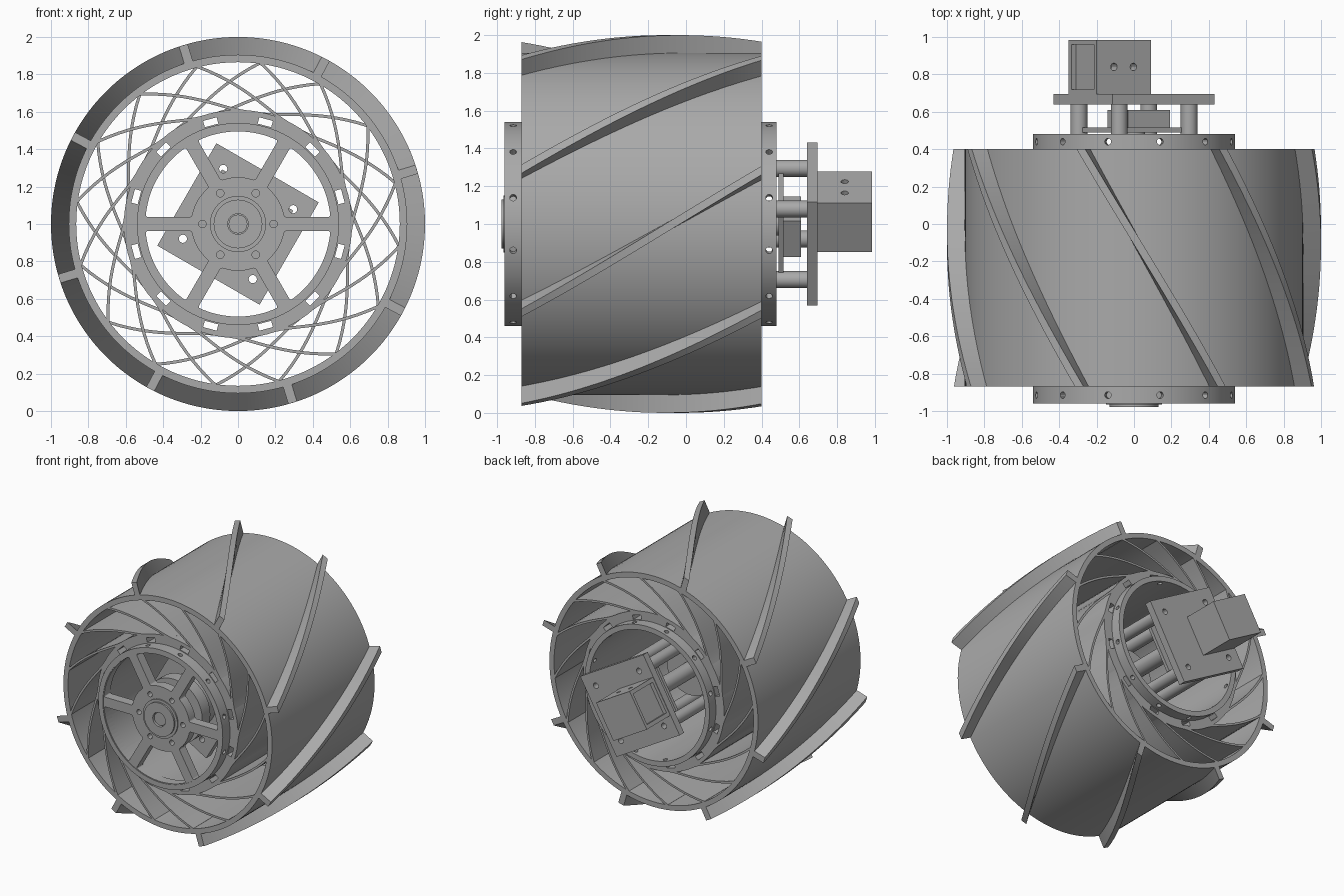
import bpy, bmesh
from math import sin, cos, pi, radians, asin
from mathutils import Matrix, Vector

if "Cube" in bpy.data.objects:
    bpy.data.objects.remove(bpy.data.objects["Cube"])

grey = bpy.data.materials.new("plain_grey")
grey.use_nodes = True
grey.diffuse_color = (0.4, 0.4, 0.4, 1)
grey.node_tree.nodes["Principled BSDF"].inputs["Base Color"].default_value = grey.diffuse_color

AXIS = Vector((0, 0, 1))            # wheel axis runs along y at this height
FRONT, BACK = -0.87, 0.40           # tyre width
TILT = radians(-30)                 # motor mount is turned on the axis


def polar(r, a):
    return Vector((r * cos(a), 0, r * sin(a)))


def finish(name, bm, smooth=True):
    bmesh.ops.recalc_face_normals(bm, faces=bm.faces)
    me = bpy.data.meshes.new(name)
    bm.to_mesh(me)
    bm.free()
    ob = bpy.data.objects.new(name, me)
    bpy.context.collection.objects.link(ob)
    me.materials.append(grey)
    if smooth:
        shade(ob)
    return ob


def shade(ob):
    bpy.ops.object.select_all(action='DESELECT')
    ob.select_set(True)
    bpy.context.view_layer.objects.active = ob
    bpy.ops.object.shade_smooth_by_angle(angle=radians(30))


def skin(bm, rows, wrap=False):
    """Join equal closed loops of points into a tube, capped unless wrapped."""
    loops = [[bm.verts.new(p) for p in row] for row in rows]
    n = len(loops[0])
    pairs = list(zip(loops, loops[1:])) + ([(loops[-1], loops[0])] if wrap else [])
    for a, b in pairs:
        for i in range(n):
            j = (i + 1) % n
            bm.faces.new((a[i], a[j], b[j], b[i]))
    if not wrap:
        bm.faces.new(loops[0])
        bm.faces.new(loops[-1])


def lathe(bm, profile, n=96):
    """Revolve (radius, y) points around the wheel axis."""
    skin(bm, [[AXIS + polar(r, 2 * pi * k / n) + Vector((0, y, 0)) for r, y in profile]
              for k in range(n)], wrap=True)


def prism(bm, points, y0, y1):
    skin(bm, [[AXIS + p + Vector((0, y, 0)) for p in points] for y in (y0, y1)])


def rod(bm, centre, r, y0, y1, n=32):
    prism(bm, [centre + polar(r, 2 * pi * k / n) for k in range(n)], y0, y1)


def rect(cx, cz, w, h, turn):
    """Corners of a w by h rectangle, turned about the wheel axis."""
    rot = Matrix.Rotation(-turn, 3, 'Y')
    return [rot @ Vector((cx + sx * w / 2, 0, cz + sz * h / 2))
            for sx, sz in ((-1, -1), (1, -1), (1, 1), (-1, 1))]


def radial_pin(bm, r0, r1, a, y, size):
    """Short round pin pointing away from the axis."""
    d, t = polar(1, a), polar(1, a + pi / 2)
    ring = [t * size * cos(k * pi / 6) + Vector((0, y + size * sin(k * pi / 6), 0)) for k in range(12)]
    skin(bm, [[AXIS + d * r + p for p in ring] for r in (r0, r1)])


def cut(ob, bm, rounding=0):
    cutter = finish("cutter", bm, False)
    cutter.hide_render = True
    if rounding:
        bev = cutter.modifiers.new("round", 'BEVEL')
        bev.width, bev.segments, bev.limit_method = rounding, 4, 'ANGLE'
    mod = ob.modifiers.new("cut", 'BOOLEAN')
    mod.operation, mod.solver, mod.object = 'DIFFERENCE', 'EXACT', cutter
    dg = bpy.context.evaluated_depsgraph_get()
    ob.modifiers[-1].show_viewport = True
    ob.data = bpy.data.meshes.new_from_object(ob.evaluated_get(dg))
    ob.modifiers.clear()
    bpy.data.objects.remove(cutter)
    shade(ob)


# Tyre shell
bm = bmesh.new()
lathe(bm, [(0.865, FRONT), (0.905, FRONT), (0.905, BACK), (0.865, BACK)], 128)
finish("tyre_shell", bm)

# Eight helical treads
bm = bmesh.new()
for k in range(8):
    rows = []
    for i in range(25):
        t = i / 24
        a = radians(17 + 45 * k + 44.5 * t)
        y = Vector((0, FRONT + (BACK - FRONT) * t, 0))
        side = polar(0.024, a + pi / 2)
        rows.append([AXIS + y + polar(r, a) + side * s
                     for r, s in ((0.895, -1), (0.9995, -1), (0.9995, 1), (0.895, 1))])
    skin(bm, rows)
finish("helical_treads", bm)

# Two layers of curved flexible spokes, sweeping in opposite directions
MID = (FRONT + BACK) / 2
for name, sweep, y0, y1 in (("front_spokes", -1, FRONT, MID), ("back_spokes", 1, MID, BACK)):
    bm = bmesh.new()
    for k in range(16):
        path = []
        for i in range(13):
            t = i / 12
            a = radians(14.6 + 22.5 * k + sweep * 41 * (1 - t))
            path.append(polar(0.602 + 0.268 * t ** 1.6, a))
        left, right = [], []
        for i, p in enumerate(path):
            d = (path[min(i + 1, 12)] - path[max(i - 1, 0)]).normalized()
            nrm = Vector((-d.z, 0, d.x)) * 0.008
            left.append(p + nrm)
            right.append(p - nrm)
        prism(bm, left + right[::-1], y0, y1)
    finish(name, bm)

# Hub drum with projecting flanges, slots and radial bolt holes
bm = bmesh.new()
lathe(bm, [(0.50, -0.96), (0.54, -0.96), (0.54, FRONT), (0.61, FRONT),
           (0.61, BACK), (0.54, BACK), (0.54, 0.48), (0.50, 0.48)])
drum = finish("hub_drum", bm)
bm = bmesh.new()
for k in range(12):
    a = radians(15 + 30 * k)
    prism(bm, rect(0.563, 0, 0.035, 0.075, a), -0.9, 0.43)
    for y in (-0.915, 0.44):
        radial_pin(bm, 0.47, 0.57, a, y, 0.018)
cut(drum, bm)

# Front wheel disc with six openings
bm = bmesh.new()
rod(bm, Vector(), 0.503, -0.955, -0.88, 96)
disc = finish("front_disc", bm)
bm = bmesh.new()
for k in range(6):
    mid = radians(30 + 60 * k)
    pts = []
    for r, sign in ((0.495, 1), (0.25, -1)):
        half = radians(30) - asin(0.038 / r)
        pts += [polar(r, mid + sign * half * (i / 8 - 1)) for i in range(0, 17)]
    prism(bm, pts, -1.1, -0.7)
cut(disc, bm, 0.03)
bm = bmesh.new()
for k in range(6):
    rod(bm, polar(0.19, k * pi / 3), 0.02, -1.1, -0.7, 16)
cut(disc, bm)

# Centre boss and shaft
bm = bmesh.new()
lathe(bm, [(0.055, -0.978), (0.13, -0.978), (0.13, -0.965), (0.15, -0.965), (0.15, -0.8), (0.055, -0.8)], 48)
finish("centre_boss", bm)
bm = bmesh.new()
rod(bm, Vector(), 0.05, -0.965, -0.6)
finish("drive_shaft", bm)

# Motor inside the drum
bm = bmesh.new()
rod(bm, Vector(), 0.25, -0.80, -0.70, 64)
rod(bm, Vector(), 0.20, -0.70, -0.05, 64)
rod(bm, Vector(), 0.06, -0.05, 0.49)
finish("motor_body", bm)

# Mounting plates joined by four hollow standoffs
corners = [polar(0.305, radians(15 + 90 * k)) for k in range(4)]
for name, y0, y1 in (("inner_mount_plate", -0.56, -0.50), ("outer_mount_plate", 0.64, 0.695)):
    bm = bmesh.new()
    prism(bm, rect(0, 0, 0.632, 0.632, TILT), y0, y1)
    plate = finish(name, bm)
    bm = bmesh.new()
    for c in corners:
        rod(bm, c, 0.022, y0 - 0.1, y1 + 0.1, 20)
    cut(plate, bm)
bm = bmesh.new()
for c in corners:
    n = 28
    skin(bm, [[AXIS + c + polar(r, 2 * pi * k / n) + Vector((0, y, 0))
               for r, y in ((0.023, -0.5), (0.045, -0.5), (0.045, 0.64), (0.023, 0.64))]
              for k in range(n)], wrap=True)
finish("standoffs", bm)

# Circuit board and connector behind the motor
bm = bmesh.new()
prism(bm, rect(0, 0.02, 0.44, 0.38, TILT), 0.49, 0.515)
finish("circuit_board", bm, False)
bm = bmesh.new()
prism(bm, rect(0.03, 0, 0.26, 0.22, TILT), 0.515, 0.61)
finish("connector_block", bm, False)

# Rear housing with a side recess and screw holes
BX, BZ, BW, BH = -0.145, -0.009, 0.335, 0.30
bm = bmesh.new()
prism(bm, rect(BX, BZ, BW, BH, TILT), 0.69, 0.985)
box = finish("rear_housing", bm)
bm = bmesh.new()
prism(bm, rect(BX - BW / 2, BZ, 0.06, 0.24, TILT), 0.72, 0.96)
rot = Matrix.Rotation(-TILT, 3, 'Y')
for dx in (-0.12, 0.0):
    c = rot @ Vector((BX + dx + 0.06, 0, BZ + BH / 2))
    up = polar(1, TILT + pi / 2)
    across = polar(1, TILT)
    ring = [across * 0.02 * cos(k * pi / 8) + Vector((0, 0.84 + 0.02 * sin(k * pi / 8), 0)) for k in range(16)]
    skin(bm, [[AXIS + c + up * h + p for p in ring] for h in (-0.06, 0.05)])
cut(box, bm)
